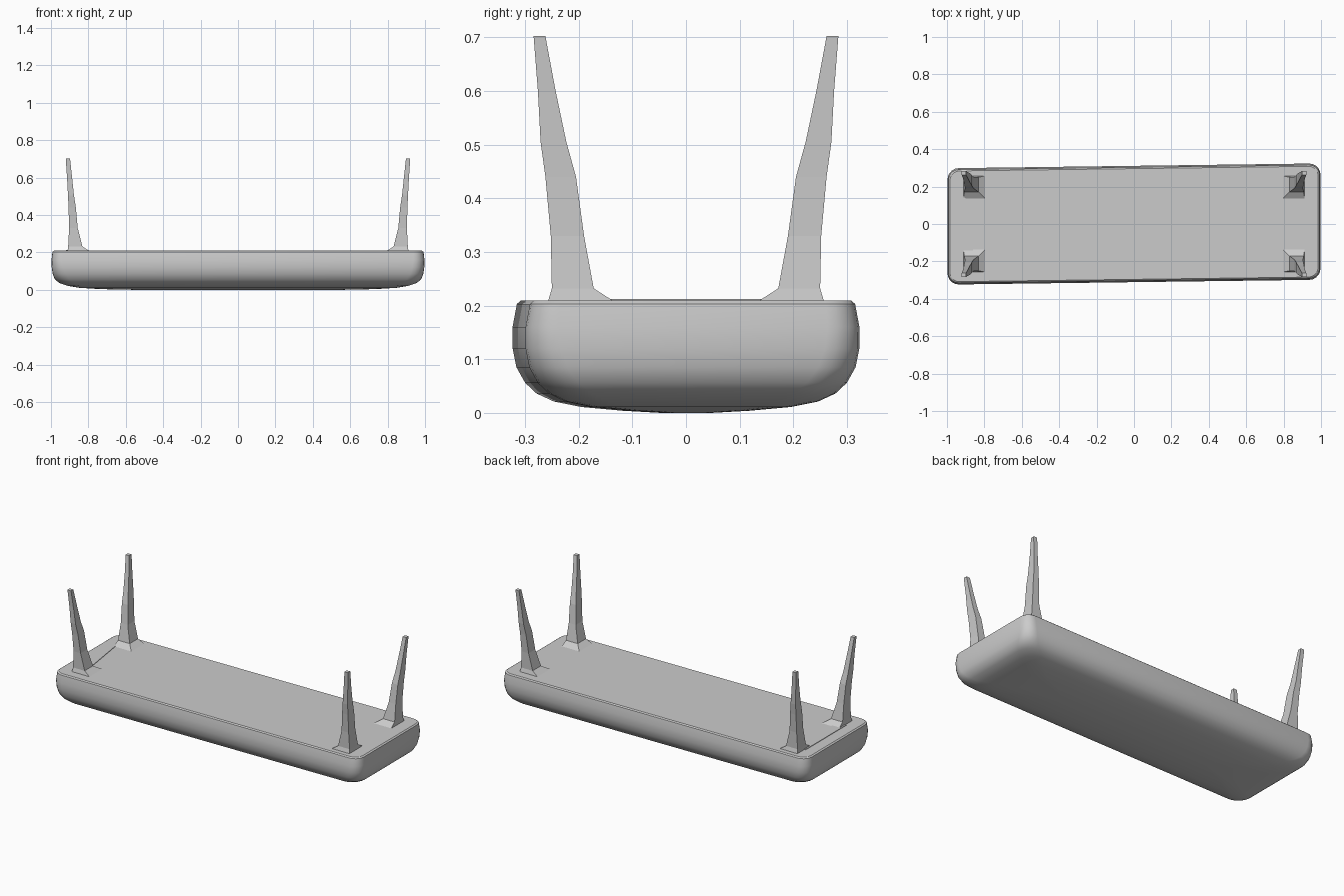
import bpy, bmesh, math

if "Cube" in bpy.data.objects:
    bpy.data.objects.remove(bpy.data.objects["Cube"])

SKEW = 0.013  # the slab sides run slightly askew in plan


def loft(name, rings, smooth=False):
    bm = bmesh.new()
    loops = [[bm.verts.new(p) for p in ring] for ring in rings]
    n = len(loops[0])
    for a, b in zip(loops, loops[1:]):
        for i in range(n):
            j = (i + 1) % n
            bm.faces.new((a[i], a[j], b[j], b[i]))
    bm.faces.new(loops[0][::-1])
    bm.faces.new(loops[-1])
    bmesh.ops.recalc_face_normals(bm, faces=bm.faces)
    mesh = bpy.data.meshes.new(name)
    bm.to_mesh(mesh)
    bm.free()
    ob = bpy.data.objects.new(name, mesh)
    bpy.context.collection.objects.link(ob)
    if smooth:
        bpy.context.view_layer.objects.active = ob
        ob.select_set(True)
        bpy.ops.object.shade_smooth_by_angle(angle=math.radians(35))
        ob.select_set(False)
    return ob


def rounded_rect(z, hx, hy, r, steps=5):
    pts = []
    for k, (sx, sy) in enumerate([(1, 1), (-1, 1), (-1, -1), (1, -1)]):
        for s in range(steps + 1):
            t = math.pi / 2 * (k + s / steps)
            x = sx * (hx - r) + r * math.cos(t)
            y = sy * (hy - r) + r * math.sin(t)
            pts.append((x, y + SKEW * x, z))
    return pts


# Thick seat slab, lying upside down with a bulging underside
levels = [
    (0.000, 0.55, 0.04, 0.03), (0.004, 0.74, 0.11, 0.05),
    (0.011, 0.85, 0.185, 0.07), (0.021, 0.91, 0.235, 0.08),
    (0.036, 0.955, 0.267, 0.08), (0.056, 0.979, 0.288, 0.075),
    (0.085, 0.991, 0.304, 0.07), (0.120, 0.996, 0.311, 0.065),
    (0.160, 0.997, 0.311, 0.06), (0.203, 0.992, 0.303, 0.055),
    (0.209, 0.984, 0.296, 0.05),
]
loft("seat_slab", [rounded_rect(*lv) for lv in levels], smooth=True)

# Tapered splayed legs with a flared foot where they meet the slab
leg = [  # z, x inner, x outer, y inner, y outer
    (0.205, 0.790, 0.912, 0.130, 0.258), (0.232, 0.832, 0.908, 0.172, 0.250),
    (0.330, 0.857, 0.903, 0.190, 0.252), (0.440, 0.867, 0.906, 0.205, 0.262),
    (0.505, 0.877, 0.909, 0.223, 0.271), (0.600, 0.887, 0.914, 0.243, 0.276),
    (0.702, 0.898, 0.921, 0.262, 0.284),
]
for xname, sx in (("left", -1), ("right", 1)):
    for yname, sy in (("front", -1), ("back", 1)):
        rings = [[(sx * x, sy * y, z) for x, y in
                  ((x0, y0), (x1, y0), (x1, y1), (x0, y1))]
                 for z, x0, x1, y0, y1 in leg]
        loft(f"{yname}_{xname}_leg", rings)

# Thin wedge strip between the two left legs
strip = [(-0.920, 0.19), (-0.910, 0.19), (-0.858, -0.16), (-0.920, -0.19)]
loft("left_strip", [[(x, y, z) for x, y in strip] for z in (0.205, 0.212)])
